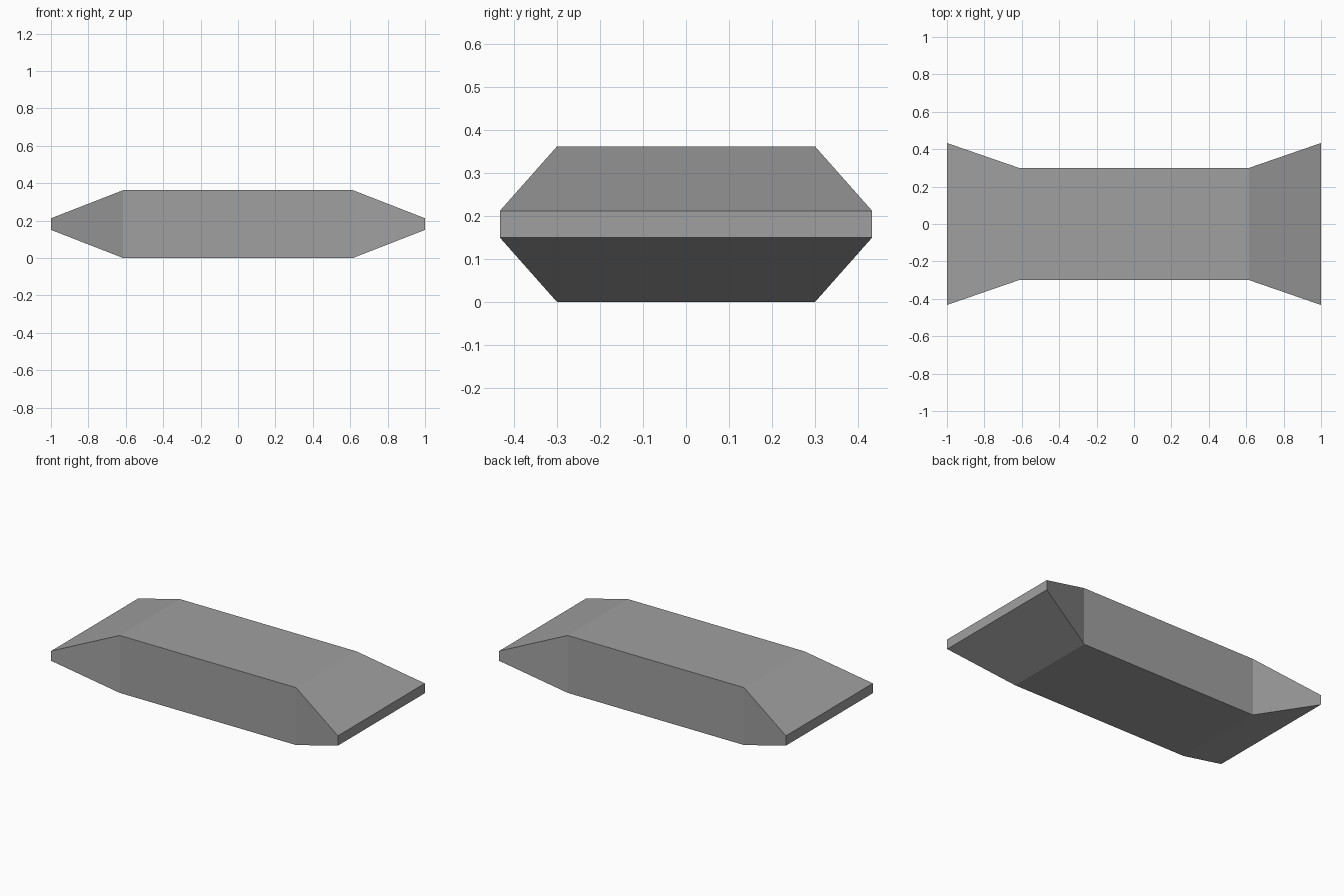
import bpy
import bmesh

cube = bpy.data.objects.get("Cube")
if cube:
    bpy.data.objects.remove(cube, do_unlink=True)

# Plain grey
grey = bpy.data.materials.new("grey")
grey.use_nodes = True
color = (0.35, 0.35, 0.35, 1)
grey.diffuse_color = color
grey.node_tree.nodes["Principled BSDF"].inputs["Base Color"].default_value = color

# Rectangular sections along the length: x, half width, half height
MID_Z = 0.181
SECTIONS = [(-1, 0.433, 0.031), (-0.615, 0.3, 0.181),
            (0.615, 0.3, 0.181), (1, 0.433, 0.031)]
CORNERS = [(-1, -1), (1, -1), (1, 1), (-1, 1)]

bm = bmesh.new()
rings = [[bm.verts.new((x, sy * w, MID_Z + sz * h)) for sy, sz in CORNERS]
         for x, w, h in SECTIONS]

# Bar with flared, wedge-shaped ends
for a, b in zip(rings, rings[1:]):
    for i in range(4):
        j = (i + 1) % 4
        bm.faces.new((a[i], a[j], b[j], b[i]))
for end in (rings[0], rings[-1]):
    bm.faces.new(end)
bmesh.ops.recalc_face_normals(bm, faces=bm.faces)

mesh = bpy.data.meshes.new("flared_bar")
bm.to_mesh(mesh)
bm.free()
mesh.materials.append(grey)
bpy.context.collection.objects.link(bpy.data.objects.new("flared_bar", mesh))
